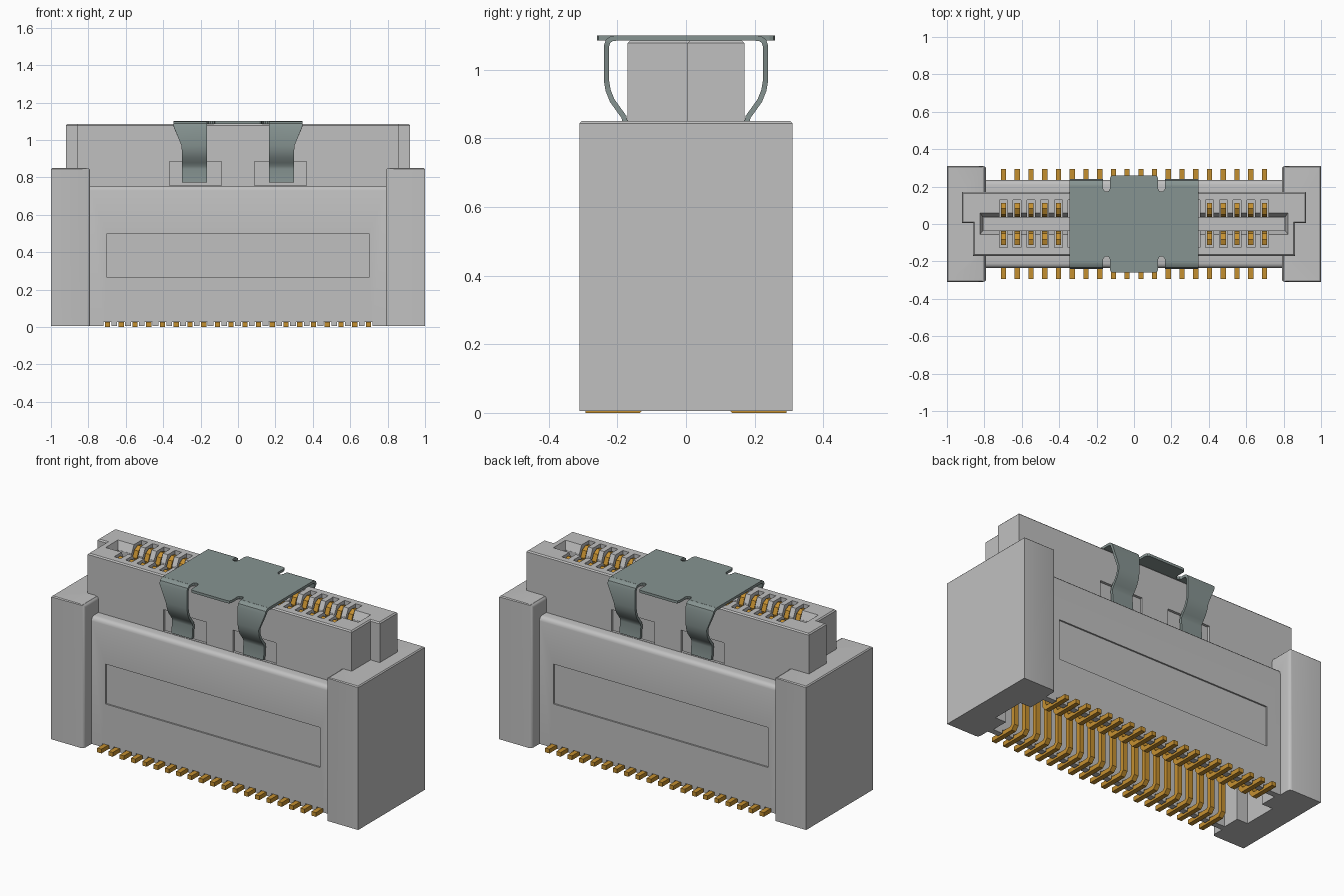
import bpy, bmesh
from mathutils import Vector

if "Cube" in bpy.data.objects:
    bpy.data.objects.remove(bpy.data.objects["Cube"], do_unlink=True)


def material(name, rgb):
    m = bpy.data.materials.new(name)
    m.use_nodes = True
    m.diffuse_color = (*rgb, 1)
    m.node_tree.nodes["Principled BSDF"].inputs["Base Color"].default_value = (*rgb, 1)
    return m


GREY = material("housing grey", (0.53, 0.53, 0.53))
STEEL = material("clip steel", (0.24, 0.295, 0.285))
GOLD = material("contact gold", (0.56, 0.28, 0.03))


def finish(bm, name, mat):
    bmesh.ops.recalc_face_normals(bm, faces=bm.faces)
    me = bpy.data.meshes.new(name)
    bm.to_mesh(me)
    bm.free()
    ob = bpy.data.objects.new(name, me)
    me.materials.append(mat)
    bpy.context.collection.objects.link(ob)
    return ob


def add_prism(bm, outline, z0, z1):
    face = bm.faces.new([bm.verts.new((x, y, z0)) for x, y in outline])
    geo = bmesh.ops.extrude_face_region(bm, geom=[face])["geom"]
    for v in geo:
        if isinstance(v, bmesh.types.BMVert):
            v.co.z = z1


def add_box(bm, x, y, z):
    add_prism(bm, [(x[0], y[0]), (x[1], y[0]), (x[1], y[1]), (x[0], y[1])], *z)


def boxes(name, items):
    bm = bmesh.new()
    for item in items:
        add_box(bm, *item)
    return finish(bm, name, GREY)


def soften(ob, rule, width, segments=3):
    """Round the edges whose two ends satisfy the rule."""
    bm = bmesh.new()
    bm.from_mesh(ob.data)
    edges = [e for e in bm.edges if rule(e.verts[0].co, e.verts[1].co)]
    bmesh.ops.bevel(bm, geom=edges, offset=width, segments=segments,
                    profile=0.5, affect='EDGES')
    bm.to_mesh(ob.data)
    bm.free()


def activate(ob):
    bpy.ops.object.select_all(action='DESELECT')
    ob.select_set(True)
    bpy.context.view_layer.objects.active = ob


def combine(target, other, operation):
    activate(target)
    mod = target.modifiers.new("join", 'BOOLEAN')
    mod.operation, mod.solver, mod.object = operation, 'EXACT', other
    bpy.ops.object.modifier_apply(modifier=mod.name)
    bpy.data.objects.remove(other, do_unlink=True)


def add_ribbon(bm, path, spans, thick):
    """Bent strip: path in (y, z), with an x span at every point."""
    pts = [Vector(p) for p in path]
    rings = []
    for i, p in enumerate(pts):
        a = (p - pts[i - 1]).normalized() if i else None
        b = (pts[i + 1] - p).normalized() if i + 1 < len(pts) else None
        d = ((a or b) + (b or a)).normalized()
        n = Vector((-d.y, d.x)) * thick / 2 / max(0.5, d.dot(a or b))
        x0, x1 = spans[i]
        corners = [(x0, p + n), (x1, p + n), (x1, p - n), (x0, p - n)]
        rings.append([bm.verts.new((x, *q)) for x, q in corners])
    for r, s in zip(rings, rings[1:]):
        for k in range(4):
            bm.faces.new((r[k], r[k - 1], s[k - 1], s[k]))
    bm.faces.new(rings[0])
    bm.faces.new(rings[-1])


def smooth(ob):
    activate(ob)
    bpy.ops.object.shade_smooth_by_angle(angle=0.6)


SIDES = (-1, 1)
COUNT, PITCH = 20, 0.0735
pin_x = [(i - (COUNT - 1) / 2) * PITCH for i in range(COUNT)]

# Housing: wide base with rounded long shoulders
housing = boxes("housing", [((-0.85, 0.85), (-0.235, 0.235), (0.006, 0.755))])
soften(housing, lambda a, b: min(a.z, b.z) > 0.7 and a.y == b.y, 0.025)

# End blocks, rounded on the edges facing the middle
for s in SIDES:
    block = boxes("end_block", [(sorted((s * 0.79, s)), (-0.31, 0.31), (0.006, 0.85))])
    soften(block, lambda a, b: max(abs(a.x), abs(b.x)) < 0.8
           and max(a.z, b.z) > 0.5, 0.018)
    soften(block, lambda a, b: min(a.z, b.z) > 0.849
           and min(abs(a.x), abs(b.x)) > 0.8, 0.006, 1)
    combine(housing, block, 'UNION')

# Mating tongue, wider in its back half
bm = bmesh.new()
add_prism(bm, [(-0.86, -0.17), (0.86, -0.17), (0.86, 0.005), (0.92, 0.005),
               (0.92, 0.17), (-0.92, 0.17), (-0.92, 0.005), (-0.86, 0.005)], 0.6, 1.085)
tongue = finish(bm, "tongue", GREY)
soften(tongue, lambda a, b: min(a.z, b.z) > 1.08, 0.007, 1)
combine(housing, tongue, 'UNION')

# Lead-in chamfer and deep mating slot
bm = bmesh.new()
add_box(bm, (-0.825, 0.825), (-0.058, 0.062), (1.04, 1.09))
for v in bm.verts:
    if v.co.z < 1.05:
        v.co.x *= 0.98
        v.co.y *= 0.6
combine(housing, finish(bm, "lead_in", GREY), 'DIFFERENCE')
slot = boxes("slot", [((-0.805, 0.805), (-0.034, 0.036), (0.75, 1.2))])
combine(housing, slot, 'DIFFERENCE')

# Contact windows beside the slot
windows = boxes("windows", [((x - 0.021, x + 0.021), (-0.125, 0.128), (0.8, 1.2))
                            for x in pin_x])
combine(housing, windows, 'DIFFERENCE')

# Underside cavity and lead notches
combine(housing, boxes("cavity", [((-0.78, 0.78), (-0.2, 0.2), (-0.1, 0.5))]), 'DIFFERENCE')
combine(housing, boxes("cavity_end", [((-0.85, 0.85), (-0.1, 0.1), (-0.1, 0.4))]), 'DIFFERENCE')
notches = boxes("notches", [((x - 0.021, x + 0.021), (-0.26, 0.26), (-0.1, 0.027))
                            for x in pin_x])
combine(housing, notches, 'DIFFERENCE')

# Shallow side panels and clip recesses
for s in SIDES:
    panel = boxes("panel", [((-0.7, 0.7), sorted((s * 0.226, s * 0.3)), (0.265, 0.5))])
    combine(housing, panel, 'DIFFERENCE')
    recess = boxes("recess", [(sorted((t * 0.087, t * 0.367)), sorted((s * 0.155, s * 0.22)),
                               (0.757, 0.885)) for t in SIDES])
    combine(housing, recess, 'DIFFERENCE')
smooth(housing)

# Gold contacts: solder foot, upright stem and curved spring tip
contact = [(0.293, 0.0125), (0.14, 0.0125), (0.125, 0.03), (0.125, 0.6), (0.1, 0.7),
           (0.1, 0.93), (0.06, 0.99), (0.05, 1.02), (0.062, 1.05), (0.085, 1.062), (0.11, 1.055)]
for s, name in zip(SIDES, ("front_contacts", "back_contacts")):
    bm = bmesh.new()
    for x in pin_x:
        add_ribbon(bm, [(s * y, z) for y, z in contact],
                   [(x - 0.014, x + 0.014)] * len(contact), 0.025)
    smooth(finish(bm, name, GOLD))

# Pick-up clip: top plate with rounded tabs and relief notches
quarter = [(0.345, 0.207), (0.165, 0.207), (0.165, 0.188), (0.158, 0.176), (0.147, 0.172),
           (0.136, 0.176), (0.129, 0.188), (0.129, 0.243), (0.124, 0.255), (0.112, 0.26)]
half = quarter + [(-x, y) for x, y in reversed(quarter)]
bm = bmesh.new()
add_prism(bm, half + [(-x, -y) for x, y in half], 1.085, 1.1)
finish(bm, "clip_plate", STEEL)

# Four bent clip legs, tapered below the plate
leg = [(0.2, 1.0925), (0.216, 1.091), (0.227, 1.083), (0.232, 1.068), (0.232, 0.97),
       (0.227, 0.94), (0.215, 0.91), (0.195, 0.882), (0.181, 0.863), (0.177, 0.845), (0.184, 0.772)]
for s in SIDES:
    for t in SIDES:
        outer = [min(0.345, max(0.3, 0.3 + (z - 0.965) * 0.42)) for _, z in leg]
        bm = bmesh.new()
        add_ribbon(bm, [(s * y, z) for y, z in leg],
                   [(t * 0.165, t * x) for x in outer], 0.015)
        smooth(finish(bm, "clip_leg", STEEL))
